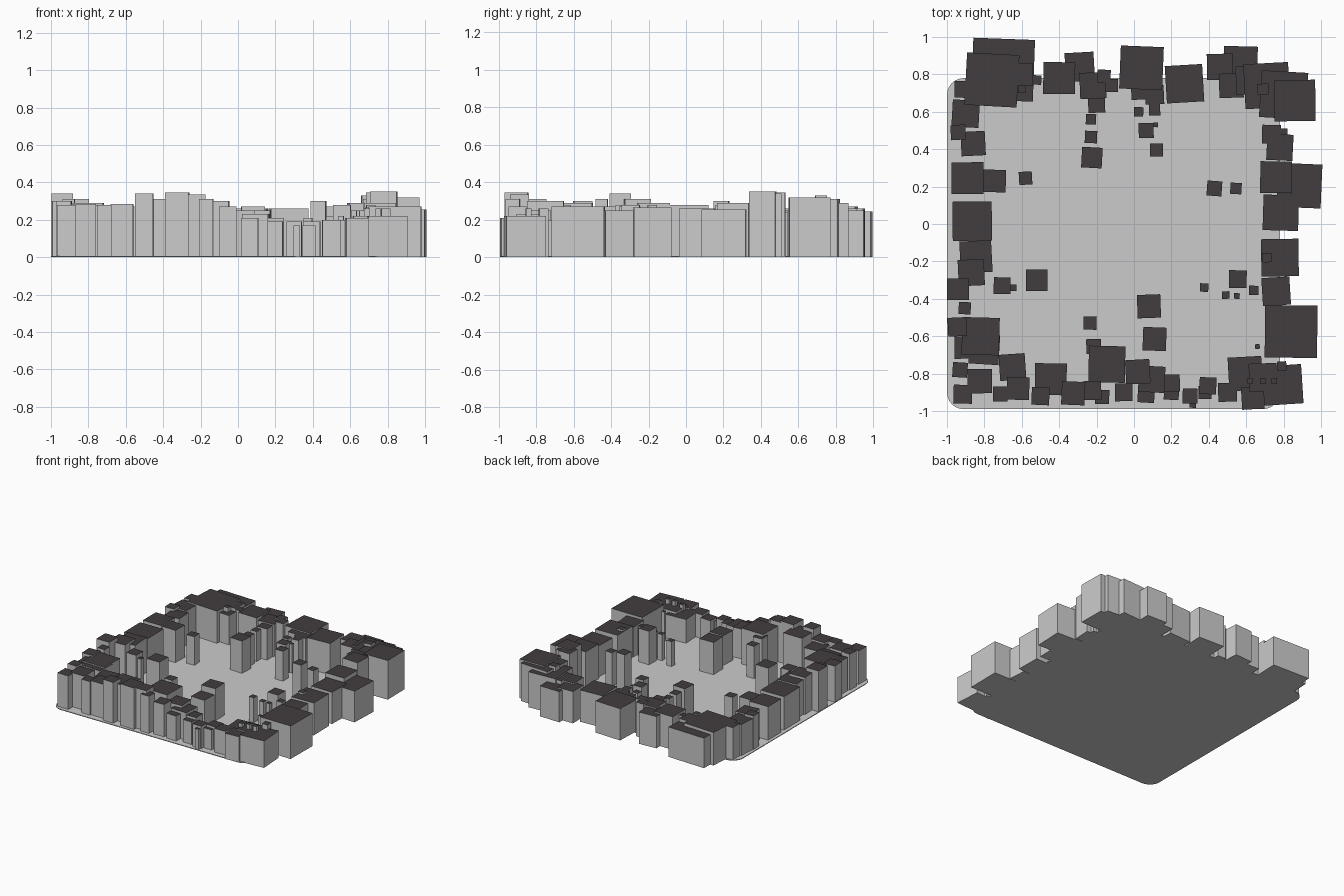
import bpy, bmesh, math, random
from mathutils import Matrix

random.seed(4)
roof = bpy.data.materials.new("dark_roof")
roof.diffuse_color = (0.055, 0.048, 0.05, 1)
wall = bpy.data.materials.new("grey_wall")
wall.diffuse_color = (0.6, 0.6, 0.6, 1)


def finish(bm, name):
    mesh = bpy.data.meshes.new(name)
    bm.to_mesh(mesh)
    bm.free()
    obj = bpy.data.objects.new(name, mesh)
    bpy.context.collection.objects.link(obj)
    return obj


def blocks(name, rows):
    """One object of square towers: (x, y, side, height), slightly turned, dark on top."""
    bm = bmesh.new()
    for x, y, s, h in rows:
        turn = math.radians(random.uniform(-4, 4))
        m = (Matrix.Translation((x, y, h / 2)) @ Matrix.Rotation(turn, 4, 'Z')
             @ Matrix.Diagonal((s, s, h, 1)))
        bmesh.ops.create_cube(bm, size=1, matrix=m)
    bm.normal_update()
    for f in bm.faces:
        f.material_index = 1 if f.normal.z > 0.9 else 0
    obj = finish(bm, name)
    obj.data.materials.append(wall)
    obj.data.materials.append(roof)


# thin ground plate with rounded corners
x0, x1, y0, y1, r = -1.0, 0.78, -0.99, 0.78, 0.09
bm = bmesh.new()
ring = []
for i, (cx, cy) in enumerate([(x1 - r, y1 - r), (x0 + r, y1 - r), (x0 + r, y0 + r), (x1 - r, y0 + r)]):
    for k in range(7):
        a = math.radians(90 * i + 15 * k)
        ring.append(bm.verts.new((cx + r * math.cos(a), cy + r * math.sin(a), 0)))
base = bm.faces.new(ring)
top = bmesh.ops.extrude_face_region(bm, geom=[base])
bmesh.ops.translate(bm, vec=(0, 0, 0.006), verts=[v for v in top["geom"] if isinstance(v, bmesh.types.BMVert)])
bmesh.ops.recalc_face_normals(bm, faces=bm.faces)
finish(bm, "ground_plate")

# back edge
blocks("back_left_blocks", [
    (-.70, .825, .33, .245), (-.76, .77, .28, .27), (-.60, .80, .12, .27), (-.60, .72, .04, .28),
    (-.52, .77, .05, .26), (-.40, .78, .17, .27), (-.29, .84, .155, .26), (-.22, .74, .14, .27),
    (-.20, .64, .09, .26), (-.16, .79, .07, .28), (-.12, .74, .07, .28),
    (-.23, .56, .055, .25), (-.23, .465, .065, .25), (-.225, .355, .11, .27)])
blocks("back_right_blocks", [
    (.04, .835, .23, .26), (.27, .75, .20, .26), (.11, .69, .10, .25), (.03, .71, .09, .25),
    (.11, .61, .06, .25), (.025, .60, .05, .24), (.57, .86, .18, .25), (.46, .84, .14, .26),
    (.52, .74, .13, .27), (.62, .77, .15, .28), (.71, .74, .24, .29), (.80, .69, .25, .31),
    (.86, .66, .22, .32), (.065, .50, .08, .25), (.12, .395, .07, .25), (.115, .53, .025, .24)])

# left edge
blocks("left_blocks", [
    (-.915, .72, .09, .27), (-.90, .59, .145, .26), (-.94, .49, .08, .28), (-.86, .43, .13, .26),
    (-.89, .245, .17, .28), (-.745, .23, .12, .27), (-.58, .245, .07, .24), (-.865, .015, .21, .28),
    (-.845, -.175, .17, .29), (-.87, -.26, .14, .31), (-.94, -.35, .115, .34), (-.705, -.33, .09, .28),
    (-.645, -.34, .035, .25), (-.52, -.30, .115, .27), (-.905, -.45, .065, .31), (-.82, -.60, .20, .29),
    (-.945, -.55, .10, .30), (-.93, -.78, .08, .30), (-.80, -.67, .16, .28), (-.90, -.66, .12, .28)])

# front edge
blocks("front_left_blocks", [
    (-.915, -.91, .10, .28), (-.825, -.84, .13, .285), (-.715, -.91, .08, .28), (-.62, -.88, .12, .285),
    (-.65, -.765, .14, .27), (-.50, -.92, .095, .34), (-.445, -.83, .17, .31), (-.325, -.905, .125, .345),
    (-.225, -.89, .10, .335), (-.17, -.925, .075, .31), (-.145, -.75, .195, .30), (-.215, -.655, .08, .28),
    (-.235, -.53, .07, .27), (-.055, -.90, .095, .27)])
blocks("front_right_blocks", [
    (.02, -.79, .13, .25), (.095, -.83, .14, .23), (.065, -.91, .09, .21), (.11, -.615, .125, .25),
    (.08, -.44, .125, .27), (.20, -.85, .09, .21), (.20, -.90, .08, .19), (.30, -.92, .08, .19),
    (.395, -.865, .09, .19), (.38, -.90, .07, .17), (.315, -.965, .035, .17), (.50, -.90, .10, .20),
    (.595, -.80, .18, .20), (.635, -.93, .12, .21), (.69, -.82, .15, .22), (.795, -.86, .21, .22),
    (.62, -.84, .03, .25), (.69, -.84, .03, .26), (.79, -.76, .05, .26), (.75, -.84, .03, .26)])

# right edge
blocks("right_blocks", [
    (.84, -.575, .28, .27), (.76, -.36, .15, .25), (.78, -.18, .20, .265), (.71, -.18, .05, .28),
    (.785, .06, .19, .26), (.885, .205, .235, .255), (.76, .25, .17, .29), (.78, .41, .14, .35),
    (.735, .48, .10, .345), (.69, .72, .06, .33), (.79, .48, .06, .34),
    (.43, .19, .08, .30), (.545, .19, .06, .28), (.375, -.34, .045, .21), (.49, -.38, .04, .22),
    (.555, -.295, .095, .28), (.64, -.355, .05, .25), (.55, -.385, .03, .22), (.66, -.655, .025, .25)])
